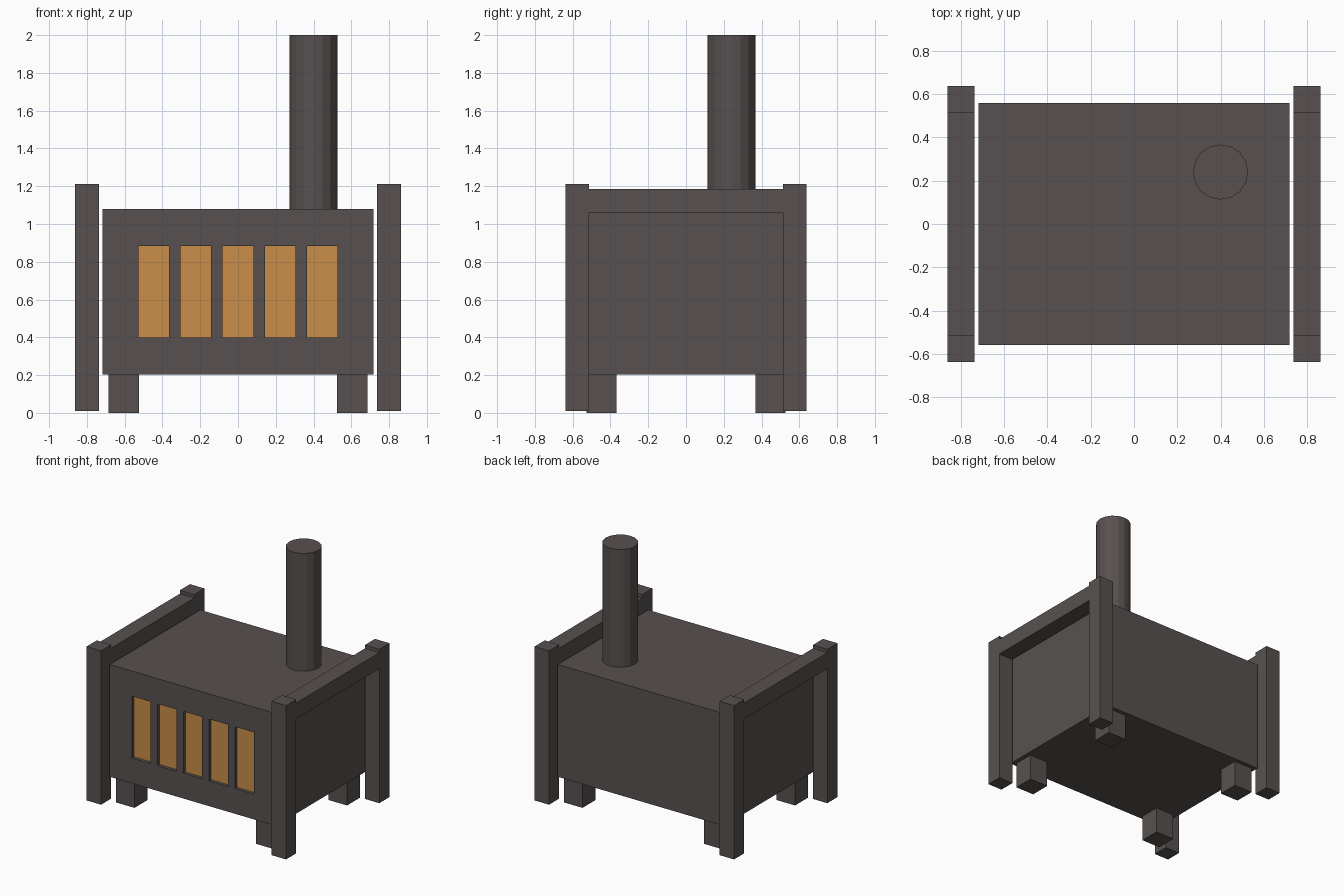
import bpy

if "Cube" in bpy.data.objects:
    bpy.data.objects.remove(bpy.data.objects["Cube"], do_unlink=True)


def make_material(name, colour):
    mat = bpy.data.materials.new(name)
    mat.use_nodes = True
    mat.diffuse_color = colour
    node = next(n for n in mat.node_tree.nodes if n.type == "BSDF_PRINCIPLED")
    node.inputs["Base Color"].default_value = colour
    return mat


iron = make_material("dark iron", (0.095, 0.083, 0.079, 1))
glow = make_material("amber glow", (0.58, 0.27, 0.066, 1))


def box(name, low, high, mat):
    """Box between two corners, with its scale applied."""
    centre = [(a + b) / 2 for a, b in zip(low, high)]
    bpy.ops.mesh.primitive_cube_add(size=1, location=centre)
    ob = bpy.context.object
    ob.name = name
    ob.scale = [b - a for a, b in zip(low, high)]
    bpy.ops.object.transform_apply(location=False, rotation=False, scale=True)
    ob.data.materials.append(mat)
    return ob


# Firebox
FRONT = -0.558
body = box("firebox", (-0.718, FRONT, 0.203), (0.718, -FRONT, 1.08), iron)

# Five recessed windows with glowing panes
PITCH, HALF, BOTTOM, TOP, DEPTH = 0.223, 0.081, 0.4, 0.883, 0.033
for i in range(5):
    x = (i - 2) * PITCH
    cutter = box(f"window_cutter_{i + 1}", (x - HALF, FRONT - 0.1, BOTTOM),
                 (x + HALF, FRONT + DEPTH, TOP), iron)
    cutter.hide_render = True
    cutter.hide_set(True)
    cutter.display_type = "WIRE"
    cut = body.modifiers.new(f"window_{i + 1}", "BOOLEAN")
    cut.operation = "DIFFERENCE"
    cut.solver = "EXACT"
    cut.object = cutter
    box(f"window_pane_{i + 1}", (x - HALF, FRONT + DEPTH - 0.008, BOTTOM),
        (x + HALF, FRONT + DEPTH, TOP), glow)

# Apply the cuts, then discard the cutters
bpy.ops.object.select_all(action="DESELECT")
bpy.context.view_layer.objects.active = body
body.select_set(True)
for mod in list(body.modifiers):
    cutter = mod.object
    bpy.ops.object.modifier_apply(modifier=mod.name)
    bpy.data.objects.remove(cutter, do_unlink=True)


def span(sign, a, b):
    """Mirror an interval across zero, keeping low before high."""
    return sorted((sign * a, sign * b))


# Feet, side posts and side rails
for side, sx in (("right", -1), ("left", 1)):
    px = span(sx, 0.737, 0.862)
    for end, sy in (("front", -1), ("back", 1)):
        fx, fy = span(sx, 0.525, 0.685), span(sy, 0.368, 0.528)
        box(f"foot_{end}_{side}", (fx[0], fy[0], 0), (fx[1], fy[1], 0.203), iron)
        py = span(sy, 0.513, 0.638)
        box(f"post_{end}_{side}", (px[0], py[0], 0.01), (px[1], py[1], 1.212), iron)
    box(f"rail_{side}", (px[0], -0.513, 1.06), (px[1], 0.513, 1.185), iron)

# Chimney pipe
bpy.ops.mesh.primitive_cylinder_add(vertices=16, radius=0.127, depth=0.95,
                                    location=(0.4, 0.24, 1.525))
pipe = bpy.context.object
pipe.name = "chimney_pipe"
pipe.data.materials.append(iron)
